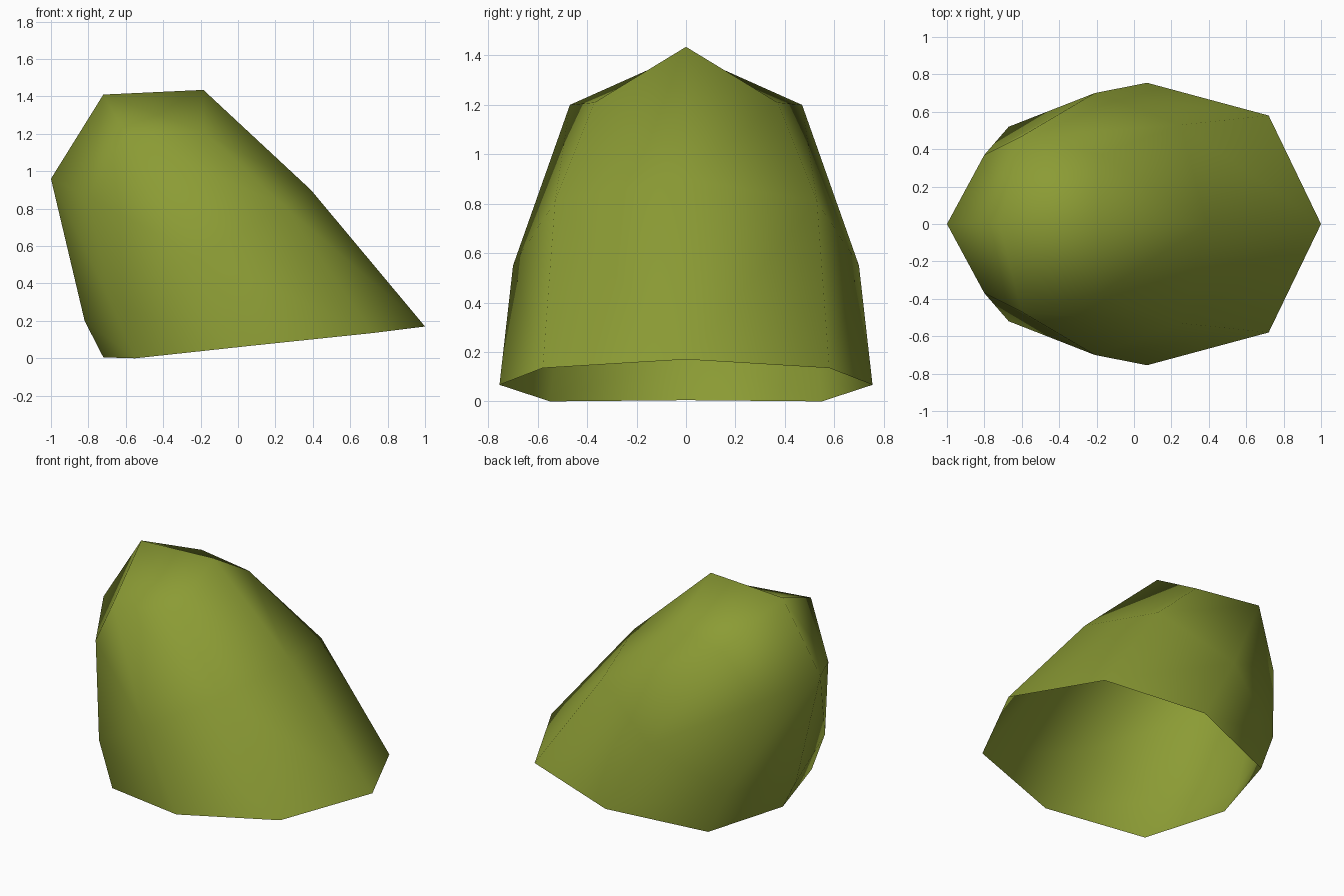
import bpy
import bmesh

cube = bpy.data.objects.get("Cube")
if cube:
    bpy.data.objects.remove(cube, do_unlink=True)

# Olive material
olive = bpy.data.materials.new("olive_green")
olive.use_nodes = True
colour = (0.26, 0.33, 0.035, 1)
olive.diffuse_color = colour
olive.node_tree.nodes["Principled BSDF"].inputs["Base Color"].default_value = colour

# Half cross-sections of the leaning dome, from the +x tip round to the -x tip
rim = [(1, 0, .17), (.72, .58, .135), (.07, .755, .067), (-.55, .55, 0), (-.72, 0, .005)]
belly = [(.39, 0, .9), (.25, .53, .81), (-.21, .7, .55), (-.67, .52, .28), (-.82, 0, .2)]
shoulder = [(-.185, 0, 1.435), (-.18, .37, 1.21), (-.6, .47, 1.2), (-.8, .37, .86), (-1, 0, .96)]
crown = (-.72, 0, 1.41)

bm = bmesh.new()
rings = [[bm.verts.new(p) for p in ring] for ring in (rim, belly, shoulder)]
top = bm.verts.new(crown)

# Side wall, open at the bottom
for low, high in zip(rings, rings[1:]):
    for i in range(len(low) - 1):
        bm.faces.new((low[i], low[i + 1], high[i + 1], high[i]))

# Cap: quads meeting at the crown
a, b, c, d, e = rings[-1]
bm.faces.new((top, a, b, c))
bm.faces.new((top, c, d, e))

for face in bm.faces:
    face.smooth = True

mesh = bpy.data.meshes.new("dome_shell")
bm.to_mesh(mesh)
bm.free()
mesh.materials.append(olive)
shell = bpy.data.objects.new("dome_shell", mesh)
bpy.context.collection.objects.link(shell)

# Mirror the half shell across the y = 0 plane
mirror = shell.modifiers.new("mirror", 'MIRROR')
mirror.use_axis = (False, True, False)
mirror.use_clip = True
mirror.merge_threshold = 0.001
